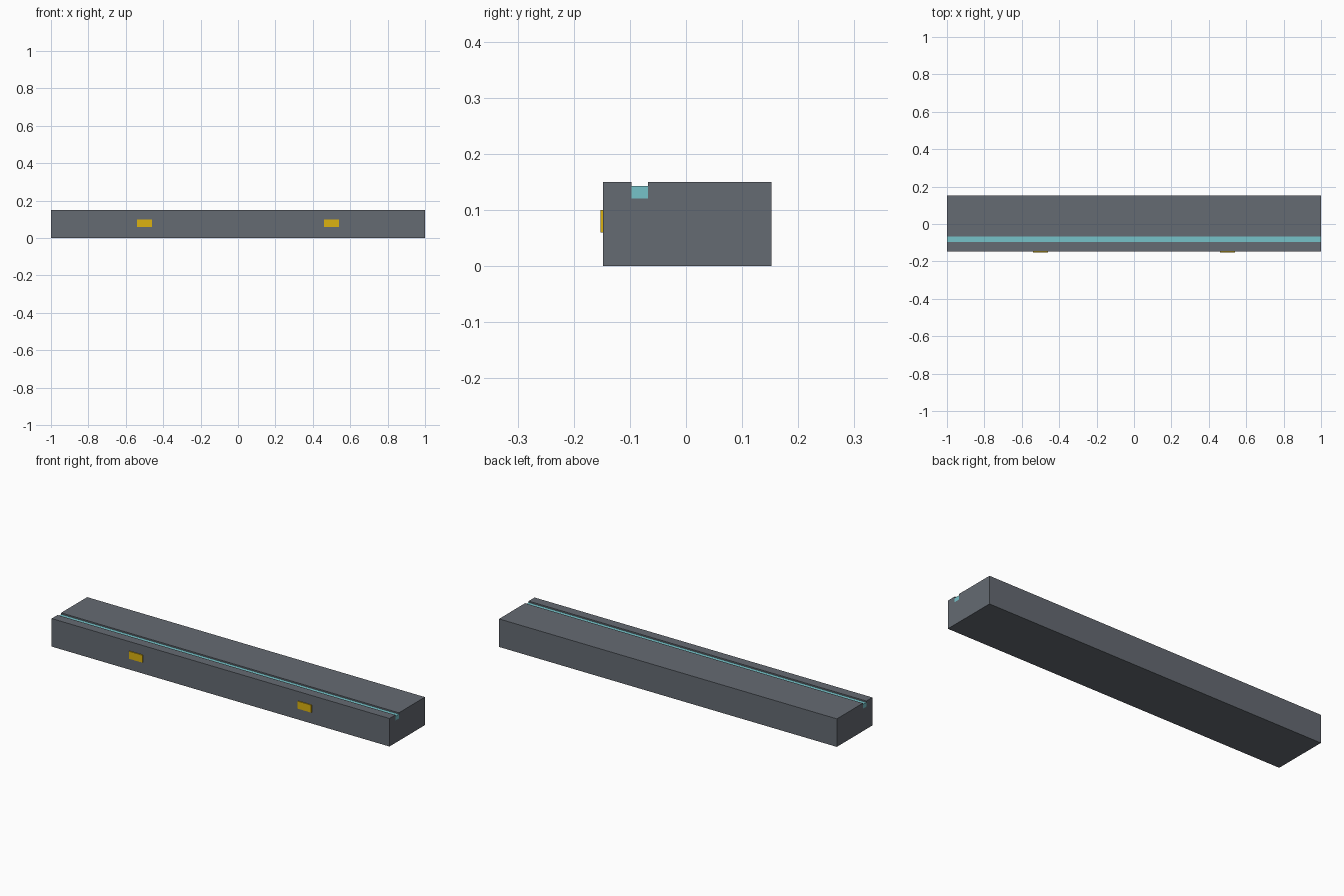
import bpy, bmesh

if "Cube" in bpy.data.objects:
    bpy.data.objects.remove(bpy.data.objects["Cube"])

Y0 = -0.1475   # front face of the body


def material(name, rgb):
    m = bpy.data.materials.new(name)
    m.diffuse_color = (*rgb, 1)
    m.use_nodes = True
    m.node_tree.nodes["Principled BSDF"].inputs["Base Color"].default_value = m.diffuse_color
    return m


def extrude_x(name, profile, x0, x1, mat):
    """Extrude a (y, z) profile along x."""
    bm = bmesh.new()
    face = bm.faces.new([bm.verts.new((x0, y, z)) for y, z in profile])
    ext = bmesh.ops.extrude_face_region(bm, geom=[face])
    verts = [v for v in ext["geom"] if isinstance(v, bmesh.types.BMVert)]
    bmesh.ops.translate(bm, verts=verts, vec=(x1 - x0, 0, 0))
    bmesh.ops.recalc_face_normals(bm, faces=bm.faces)
    mesh = bpy.data.meshes.new(name)
    bm.to_mesh(mesh)
    bm.free()
    mesh.materials.append(mat)
    obj = bpy.data.objects.new(name, mesh)
    bpy.context.collection.objects.link(obj)
    return obj


def rect(y0, y1, z0, z1):
    return [(y0, z0), (y1, z0), (y1, z1), (y0, z1)]


slate = material("slate", (0.13, 0.145, 0.17))
teal = material("teal", (0.18, 0.54, 0.58))
amber = material("amber", (0.72, 0.45, 0.005))

# Kerb body with a groove along its top
g0, g1, gz, top = Y0 + 0.05, Y0 + 0.08, 0.12, 0.15
extrude_x("kerb_body", [(Y0, 0), (0.1525, 0), (0.1525, top), (g1, top),
                        (g1, gz), (g0, gz), (g0, top), (Y0, top)], -1, 1, slate)

# Strip lying in the groove
extrude_x("groove_strip", rect(g0, g1, gz, 0.1425), -1, 1, teal)

# Reflectors on the front face
for side, x in (("left", -0.5), ("right", 0.5)):
    extrude_x(f"reflector_{side}", rect(Y0 - 0.005, Y0 + 0.005, 0.06, 0.10),
              x - 0.04, x + 0.04, amber)
